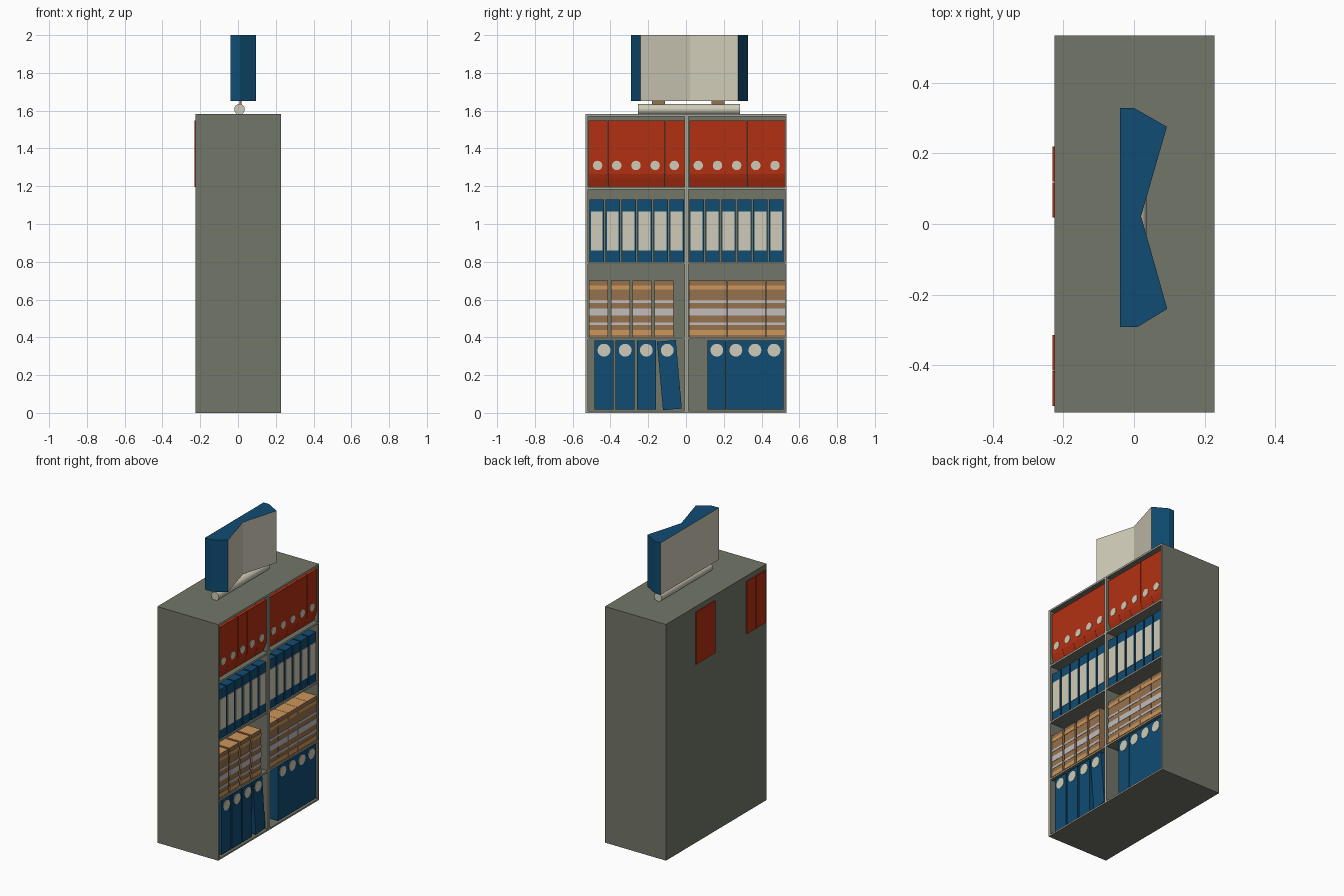
import bpy, bmesh, math
from mathutils import Matrix, Vector

if "Cube" in bpy.data.objects:
    bpy.data.objects.remove(bpy.data.objects["Cube"])

COLORS = {
    "cabinet_grey": (0.17, 0.18, 0.14), "edge_grey": (0.376, 0.386, 0.314),
    "cream": (0.63, 0.60, 0.48), "red": (0.45, 0.03, 0.006),
    "blue": (0.005, 0.072, 0.168), "brown": (0.305, 0.165, 0.072),
    "tan": (0.61, 0.305, 0.107), "stripe_grey": (0.54, 0.51, 0.51),
}
NAMES = list(COLORS)
MATS = []
for n, c in COLORS.items():
    m = bpy.data.materials.new(n)
    m.diffuse_color = (*c, 1)
    m.use_nodes = True
    m.node_tree.nodes["Principled BSDF"].inputs["Base Color"].default_value = m.diffuse_color
    MATS.append(m)


def prism(bm, profile, axis, a, b, color):
    """Extrude a 2D outline along an axis from a to b; returns its faces."""
    def place(p, t):
        return {"x": (t, p[0], p[1]), "y": (p[0], t, p[1]), "z": (p[0], p[1], t)}[axis]
    lo = [bm.verts.new(place(p, a)) for p in profile]
    hi = [bm.verts.new(place(p, b)) for p in profile]
    n = len(lo)
    faces = [bm.faces.new(lo), bm.faces.new(hi)]
    faces += [bm.faces.new((lo[i], lo[(i + 1) % n], hi[(i + 1) % n], hi[i])) for i in range(n)]
    bmesh.ops.recalc_face_normals(bm, faces=faces)
    for f in faces:
        f.normal_update()
        f.material_index = NAMES.index(color)
    return faces


def box(bm, x0, x1, y0, y1, z0, z1, color):
    return prism(bm, [(y0, z0), (y1, z0), (y1, z1), (y0, z1)], "x", x0, x1, color)


def circle(u, v, r, n=24):
    return [(u + r * math.cos(2 * math.pi * i / n), v + r * math.sin(2 * math.pi * i / n)) for i in range(n)]


def finish(name, bm, matrix=None):
    if matrix:
        bm.transform(matrix)
    me = bpy.data.meshes.new(name)
    bm.to_mesh(me)
    bm.free()
    for m in MATS:
        me.materials.append(m)
    ob = bpy.data.objects.new(name, me)
    bpy.context.collection.objects.link(ob)
    return ob


# cabinet: boards get a lighter front edge, back panel stays dark
W, XB, XF, H = 0.533, -0.225, 0.227, 1.582
boards = {
    "left_wall": (-W, -0.518, 0, H), "right_wall": (0.525, W, 0, H),
    "divider": (-0.008, 0.013, 0, H - 0.01),
    "top_board": (-W, W, H - 0.012, H), "bottom_board": (-W, W, 0, 0.01),
    "shelf_low": (-W + 0.01, W - 0.005, 0.391, 0.402),
    "shelf_mid": (-W + 0.01, W - 0.005, 0.788, 0.799),
    "shelf_high": (-W + 0.01, W - 0.005, 1.183, 1.195),
}
for name, (y0, y1, z0, z1) in boards.items():
    bm = bmesh.new()
    for f in box(bm, XB, XF, y0, y1, z0, z1, "cabinet_grey"):
        if f.normal.x > 0.9:
            f.material_index = NAMES.index("edge_grey")
    finish(name, bm)
bm = bmesh.new()
box(bm, XB, XB + 0.012, -W, W, 0, H, "cabinet_grey")
finish("back_panel", bm)

FX = 0.217  # front plane of the stored files

# red files with undercut foot; the first two of each bay poke through the back
for bay, start in (("left", -0.515), ("right", 0.018)):
    for i in range(5):
        back = -0.231 if i < 2 else -0.205
        y = start + i * 0.1015
        bm = bmesh.new()
        prof = [(back, 1.196), (0.193, 1.196), (0.21, 1.24), (FX, 1.264), (FX, 1.547), (back, 1.547)]
        prism(bm, prof, "y", y, y + 0.1, "red")
        prism(bm, circle(y + 0.047, 1.31, 0.025), "x", FX - 0.002, FX + 0.003, "cream")
        finish(f"red_file_{bay}_{i}", bm)

# narrow blue binders with cream labels
for bay, start in (("left", -0.51), ("right", 0.018)):
    for i in range(6):
        y = start + i * 0.0845
        bm = bmesh.new()
        box(bm, -0.2, FX, y, y + 0.076, 0.8, 1.13, "blue")
        box(bm, FX - 0.002, FX + 0.003, y + 0.006, y + 0.069, 0.86, 1.065, "cream")
        finish(f"blue_binder_{bay}_{i}", bm)

# banded archive boxes
BANDS = [(0.412, 0.438, "tan"), (0.464, 0.479, "stripe_grey"), (0.515, 0.552, "stripe_grey"),
         (0.583, 0.597, "stripe_grey"), (0.652, 0.675, "tan")]
for bay, start, pitch, count in (("left", -0.513, 0.1155, 4), ("right", 0.016, 0.1017, 5)):
    for i in range(count):
        y = start + i * pitch
        bm = bmesh.new()
        for f in box(bm, -0.2, FX, y, y + 0.1, 0.402, 0.7, "brown"):
            if f.normal.z > 0.9:
                f.material_index = NAMES.index("tan")
        for z0, z1, c in BANDS:
            box(bm, FX - 0.002, FX + 0.002, y, y + 0.1, z0, z1, c)
        finish(f"archive_box_{bay}_{i}", bm)


# wide blue binders with round labels, one leaning
def wide_binder(name, yc, zc, tilt=0.0):
    bm = bmesh.new()
    box(bm, -0.2, FX, -0.05, 0.05, -0.182, 0.182, "blue")
    prism(bm, circle(0, 0.132, 0.034), "x", FX - 0.002, FX + 0.003, "cream")
    finish(name, bm, Matrix.Translation(Vector((0, yc, zc))) @ Matrix.Rotation(tilt, 4, "X"))


for i in range(3):
    wide_binder(f"wide_binder_left_{i}", -0.434 + i * 0.112, 0.2)
wide_binder("wide_binder_leaning", -0.088, 0.2, math.radians(5))
for i in range(4):
    wide_binder(f"wide_binder_right_{i}", 0.163 + i * 0.101, 0.2)

# roll lying on top of the cabinet
bm = bmesh.new()
prism(bm, circle(0.008, 1.607, 0.028), "y", -0.255, 0.285, "cream")
roll = finish("top_roll", bm)
bpy.context.view_layer.objects.active = roll
roll.select_set(True)
bpy.ops.object.shade_smooth_by_angle(angle=math.radians(35))

# tabs holding the open book
for i, y in enumerate((-0.18, 0.135)):
    bm = bmesh.new()
    box(bm, 0.008, 0.018, y, y + 0.07, 1.62, 1.655, "brown")
    finish(f"book_tab_{i}", bm)

# open book: cream pages and back, blue rims
bm = bmesh.new()
plan = [(-0.04, 0.328), (0.0, 0.328), (0.093, 0.275), (0.02, 0.022),
        (0.094, -0.24), (0.01, -0.291), (-0.04, -0.291)]
for f in prism(bm, plan, "z", 1.652, 2.0, "blue"):
    if abs(f.normal.x) > 0.9:
        f.material_index = NAMES.index("cream")
finish("open_book", bm)
